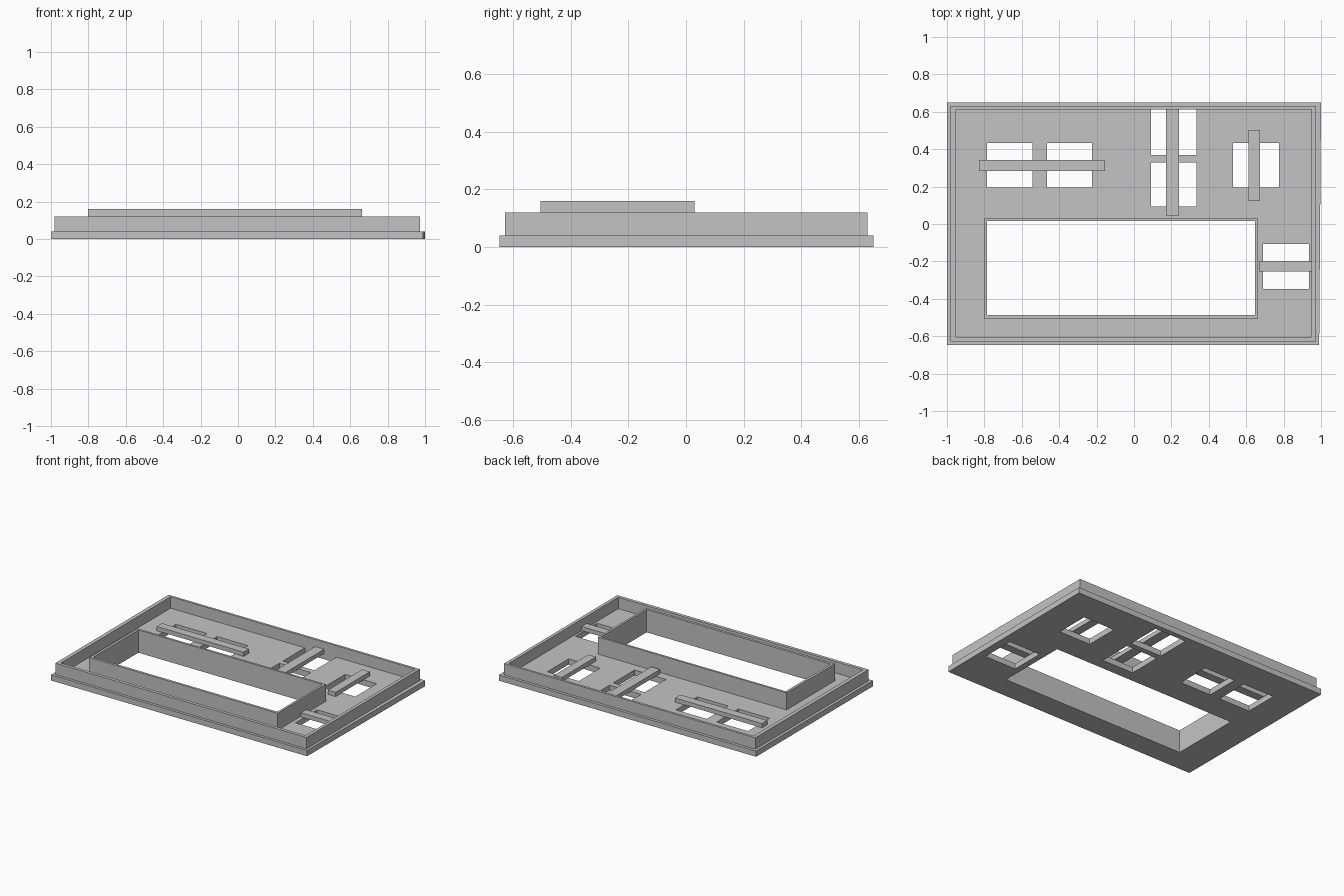
import bpy
import bmesh

default_cube = bpy.data.objects.get("Cube")
if default_cube:
    bpy.data.objects.remove(default_cube, do_unlink=True)

# One plain grey for the whole panel
grey = bpy.data.materials.new("plain_grey")
grey.use_nodes = True
colour = (0.55, 0.55, 0.55, 1)
grey.diffuse_color = colour
grey.node_tree.nodes["Principled BSDF"].inputs["Base Color"].default_value = colour

PLATE_TOP = 0.04
RIM_TOP = 0.12
FRAME_TOP = 0.16
BAR_TOP = 0.07


def rectangle(left, right, front, back):
    """Corner points of a rectangle, counter-clockwise from above."""
    return [(left, front), (right, front), (right, back), (left, back)]


def add_prism(bm, outline, bottom, top):
    """Extrude a flat outline upwards into a closed solid."""
    face = bm.faces.new([bm.verts.new((x, y, bottom)) for x, y in outline])
    result = bmesh.ops.extrude_face_region(bm, geom=[face], use_keep_orig=True)
    moved = [v for v in result["geom"] if isinstance(v, bmesh.types.BMVert)]
    bmesh.ops.translate(bm, verts=moved, vec=(0, 0, top - bottom))


def add_ring(bm, outer, inner, bottom, top):
    """Closed rectangular wall between two outlines."""
    loops = []
    for outline, z in ((outer, bottom), (outer, top), (inner, top), (inner, bottom)):
        loops.append([bm.verts.new((x, y, z)) for x, y in outline])
    for k, lower in enumerate(loops):
        upper = loops[(k + 1) % len(loops)]
        for i in range(len(lower)):
            j = (i + 1) % len(lower)
            bm.faces.new((lower[i], lower[j], upper[j], upper[i]))


def finish(bm, name):
    bmesh.ops.recalc_face_normals(bm, faces=bm.faces)
    mesh = bpy.data.meshes.new(name)
    bm.to_mesh(mesh)
    bm.free()
    mesh.materials.append(grey)
    obj = bpy.data.objects.new(name, mesh)
    bpy.context.collection.objects.link(obj)
    return obj


def prism_object(name, outline, bottom, top):
    bm = bmesh.new()
    add_prism(bm, outline, bottom, top)
    return finish(bm, name)


def ring_object(name, outer, inner, bottom, top):
    bm = bmesh.new()
    add_ring(bm, outer, inner, bottom, top)
    return finish(bm, name)


# Base plate, with its left edge very slightly tapered
plate_outline = [(-1, -0.647), (0.99, -0.647), (1, 0.65), (-1, 0.65)]
base_plate = prism_object("base_plate", plate_outline, 0, PLATE_TOP)

# Openings: the display window and the six switch holes
window = rectangle(-0.785, 0.647, -0.487, 0.015)
openings = [
    window,
    rectangle(-0.785, -0.543, 0.195, 0.433),
    rectangle(-0.465, -0.225, 0.195, 0.433),
    rectangle(0.09, 0.335, 0.37, 0.613),
    rectangle(0.09, 0.335, 0.093, 0.33),
    rectangle(0.53, 0.775, 0.195, 0.433),
    rectangle(0.69, 0.935, -0.347, -0.107),
]
cutter_mesh = bmesh.new()
for outline in openings:
    add_prism(cutter_mesh, outline, -0.1, 0.1)
cutter = finish(cutter_mesh, "opening_cutter")
cutter.hide_render = True

cut = base_plate.modifiers.new("openings", "BOOLEAN")
cut.operation = "DIFFERENCE"
cut.solver = "EXACT"
cut.object = cutter
bpy.context.view_layer.objects.active = base_plate
bpy.ops.object.modifier_apply(modifier=cut.name)
bpy.data.objects.remove(cutter, do_unlink=True)

# Raised walls: outer rim and window frame
ring_object("outer_rim", rectangle(-0.98, 0.973, -0.628, 0.63),
            rectangle(-0.953, 0.95, -0.605, 0.613), PLATE_TOP, RIM_TOP)
ring_object("window_frame", rectangle(-0.803, 0.662, -0.505, 0.03),
            window, PLATE_TOP, FRAME_TOP)

# Retaining bars across the switch holes
bars = {
    "double_hole_bar": rectangle(-0.83, -0.155, 0.283, 0.342),
    "stacked_hole_bar": rectangle(0.17, 0.24, 0.045, 0.613),
    "single_hole_bar": rectangle(0.613, 0.673, 0.123, 0.503),
    "side_hole_bar": rectangle(0.667, 0.95, -0.255, -0.198),
}
for name, outline in bars.items():
    prism_object(name, outline, PLATE_TOP, BAR_TOP)
